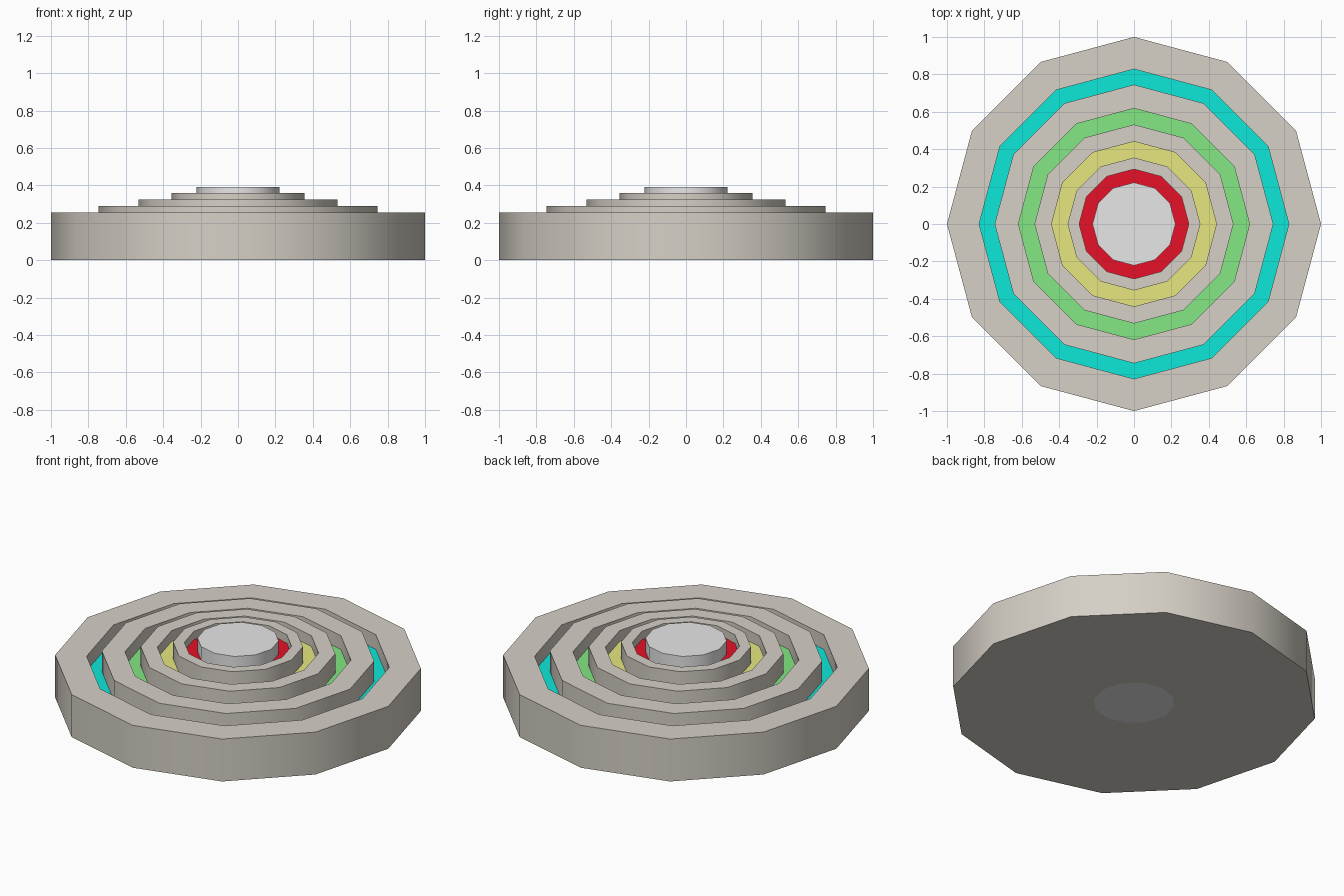
import bpy, bmesh, math

if "Cube" in bpy.data.objects:
    bpy.data.objects.remove(bpy.data.objects["Cube"])

SIDES = 12


def material(name, rgb):
    m = bpy.data.materials.new(name)
    m.diffuse_color = (*rgb, 1.0)
    m.use_nodes = True
    m.node_tree.nodes["Principled BSDF"].inputs["Base Color"].default_value = m.diffuse_color
    return m


stone = material("warm_grey", (0.67, 0.63, 0.565))
pale = material("light_grey", (0.8, 0.8, 0.8))
red = material("red", (0.79, 0.006, 0.021))
yellow = material("yellow", (0.8, 0.8, 0.216))
green = material("green", (0.23, 0.8, 0.23))
cyan = material("cyan", (0.004, 0.8, 0.7))


def lathe(name, profile, slots, mats):
    """Spin (radius, z) points into 12 sides; slots gives each segment's material."""
    bm = bmesh.new()
    loops = []
    for r, z in profile:
        if r == 0:
            loops.append([bm.verts.new((0, 0, z))] * SIDES)
        else:
            loops.append([bm.verts.new((r * math.cos(2 * math.pi * i / SIDES),
                                        r * math.sin(2 * math.pi * i / SIDES), z))
                          for i in range(SIDES)])
    for a, b, slot in zip(loops, loops[1:], slots):
        for i in range(SIDES):
            j = (i + 1) % SIDES
            corners = list(dict.fromkeys((a[i], a[j], b[j], b[i])))
            bm.faces.new(corners).material_index = slot
    # merge the cap fans into flat polygons
    bmesh.ops.dissolve_limit(bm, angle_limit=0.01, verts=bm.verts[:],
                             edges=[e for e in bm.edges
                                    if any(v.co.xy.length < 1e-6 for v in e.verts)])
    bm.normal_update()
    mesh = bpy.data.meshes.new(name)
    bm.to_mesh(mesh)
    bm.free()
    for m in mats:
        mesh.materials.append(m)
    mesh.shade_smooth()
    mesh.set_sharp_from_angle(angle=math.radians(40))
    ob = bpy.data.objects.new(name, mesh)
    bpy.context.collection.objects.link(ob)
    return ob


# stepped body: underside and outer rim, then coloured grooves between rising rings
profile = [(0.222, 0.0), (1.0, 0.0), (1.0, 0.255)]
slots = [0, 0]
# groove outer radius, groove inner radius, floor height, next ring's top, colour slot
grooves = [(0.828, 0.745, 0.167, 0.29, 1),
           (0.618, 0.532, 0.208, 0.325, 2),
           (0.441, 0.355, 0.26, 0.36, 3),
           (0.293, 0.222, 0.31, None, 4)]
top = 0.255
for outer, inner, floor, next_top, slot in grooves:
    profile += [(outer, top), (outer, floor), (inner, floor)]
    slots += [0, 0, slot]
    if next_top:
        profile.append((inner, next_top))
        slots.append(0)
        top = next_top
lathe("stepped_body", profile, slots, [stone, cyan, green, yellow, red])

# central hub running right through the body
lathe("centre_hub", [(0, 0), (0.222, 0), (0.222, 0.39), (0, 0.39)], [0, 0, 0], [pale])
